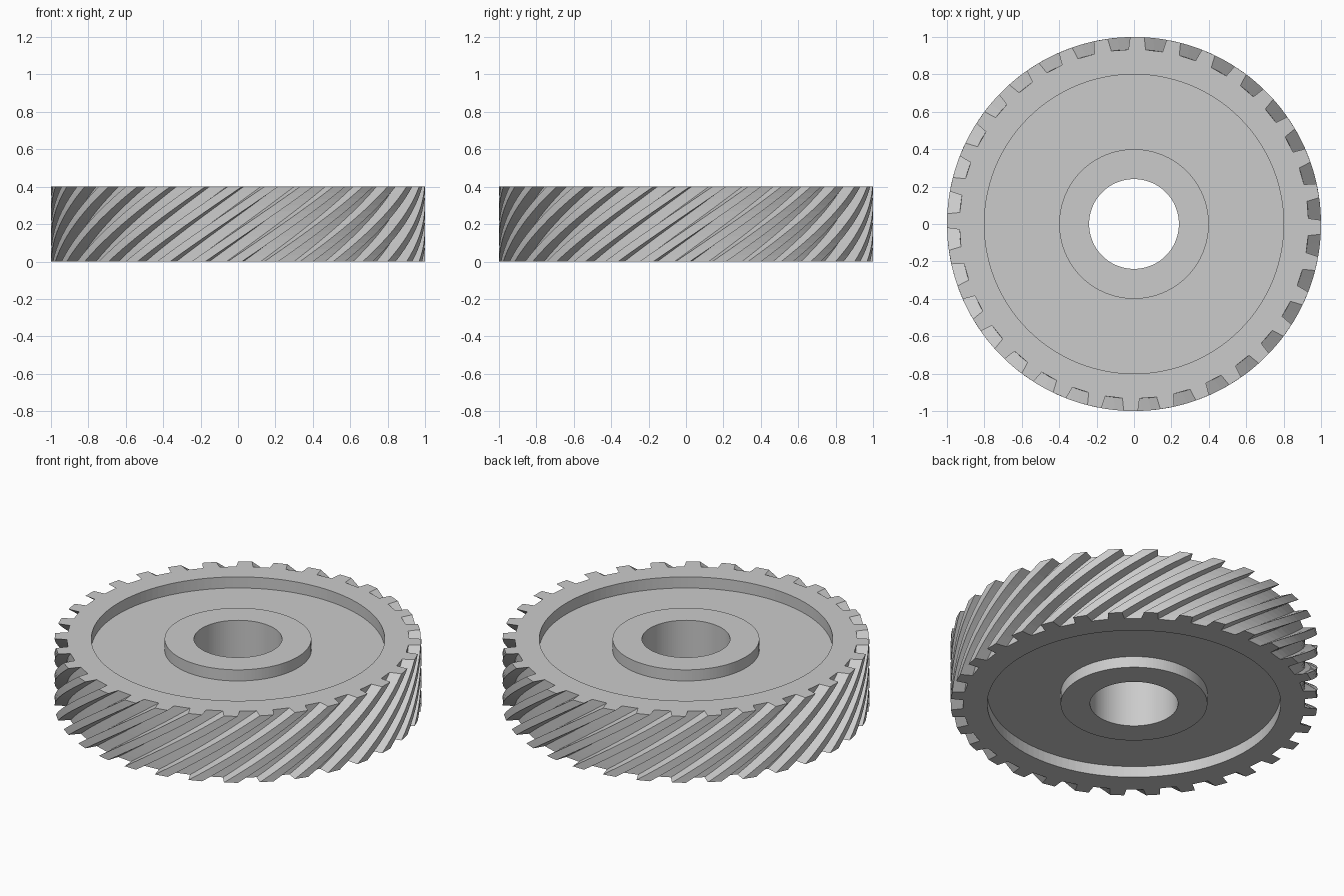
import bpy, bmesh
from math import cos, sin, pi

if "Cube" in bpy.data.objects:
    bpy.data.objects.remove(bpy.data.objects["Cube"])

TEETH, STEPS = 32, 12
HEIGHT, RECESS = 0.4, 0.067
R_TIP, R_ROOT, R_RIM, R_HUB, R_BORE = 1.0, 0.933, 0.8, 0.4, 0.24
PITCH = 2 * pi / TEETH
TWIST = 3 * PITCH            # helix turns three pitches over the height
PHASE = -0.017
N = TEETH * 4

bm = bmesh.new()


def tooth_ring(z):
    """One cross-section of the toothed outline, turned to suit its height."""
    turn = PHASE + TWIST * (z / HEIGHT - 1)
    ring = []
    for k in range(TEETH):
        for r, a in ((R_ROOT, -0.049), (R_TIP, -0.038), (R_TIP, 0.038), (R_ROOT, 0.049)):
            t = k * PITCH + turn + a
            ring.append(bm.verts.new((r * cos(t), r * sin(t), z)))
    return ring


def circle_ring(r, z, turn):
    return [bm.verts.new((r * cos(t), r * sin(t), z))
            for t in ((j - 1.5) * PITCH / 4 + turn for j in range(N))]


def bridge(a, b, shift=0):
    for j in range(N):
        i = (j + 1) % N
        bm.faces.new((a[j], a[i], b[(i + shift) % N], b[(j + shift) % N]))


# Helical teeth
teeth = [tooth_ring(HEIGHT * s / STEPS) for s in range(STEPS + 1)]

# Rim, recessed web and hub, top side then underside
section = [(R_RIM, 0), (R_RIM, RECESS), (R_HUB, RECESS), (R_HUB, 0), (R_BORE, 0)]
top = [circle_ring(r, HEIGHT - d, PHASE) for r, d in section]
bottom = [circle_ring(r, d, PHASE - TWIST) for r, d in section]

for side in (teeth + top, [teeth[0]] + bottom):
    for a, b in zip(side, side[1:]):
        bridge(a, b)

# Straight bore joining both faces
bridge(top[-1], bottom[-1], 12)

bmesh.ops.recalc_face_normals(bm, faces=bm.faces)
mesh = bpy.data.meshes.new("helical_gear")
bm.to_mesh(mesh)
bm.free()
gear = bpy.data.objects.new("helical_gear", mesh)
bpy.context.collection.objects.link(gear)
